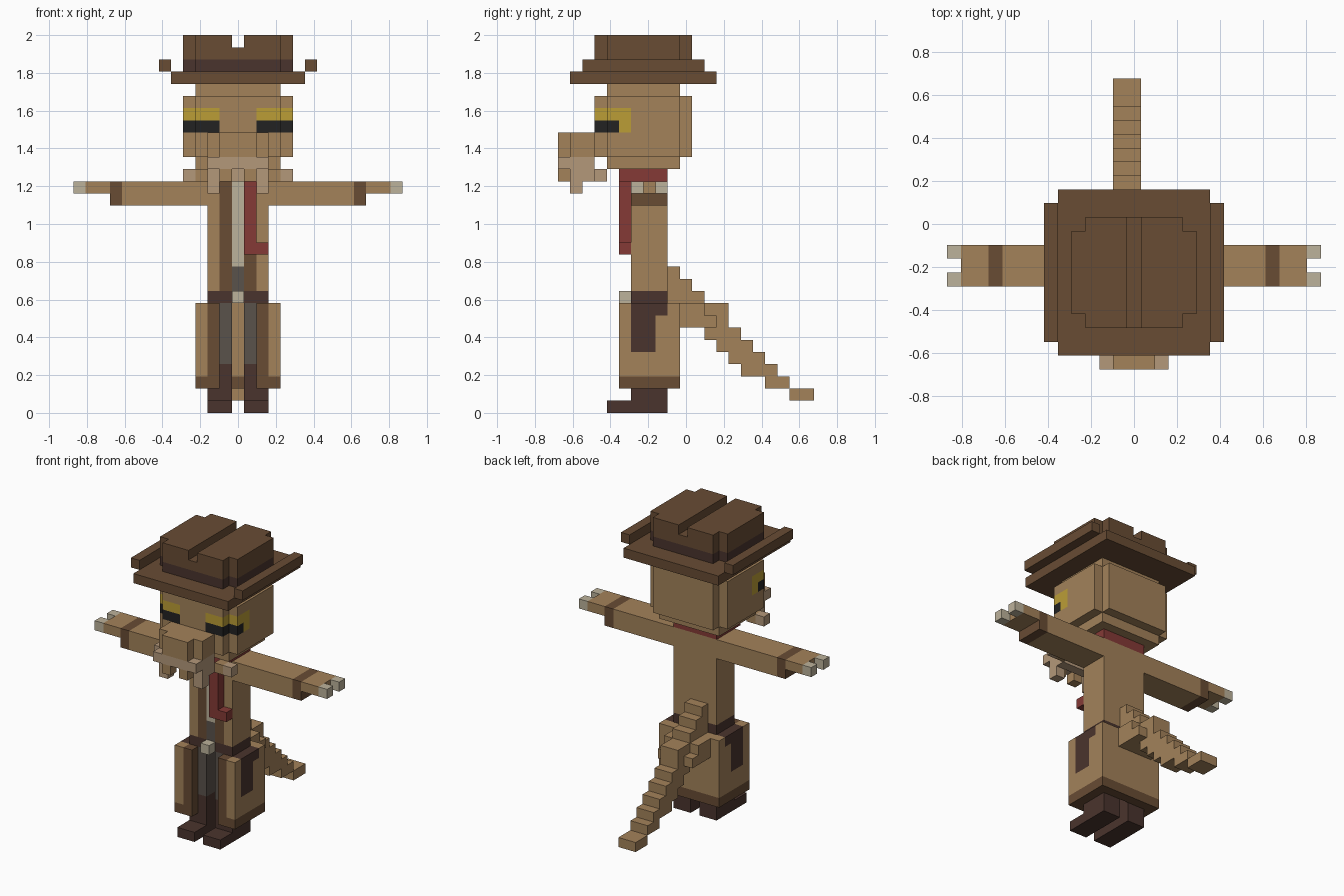
import bpy, bmesh
from mathutils import Vector

if "Cube" in bpy.data.objects:
    bpy.data.objects.remove(bpy.data.objects["Cube"])

U = 2 / 31  # edge of one block

COLOURS = {
    "tan": (163, 130, 90), "hat_brown": (104, 76, 52), "dark_brown": (74, 52, 45),
    "red": (133, 58, 54), "cream": (188, 178, 155), "pale_tan": (180, 152, 122),
    "grey": (90, 82, 75), "yellow": (187, 157, 54), "black": (34, 34, 34),
}


def linear(c):
    c /= 255
    return c / 12.92 if c <= 0.04045 else ((c + 0.055) / 1.055) ** 2.4


MATS = {}
for mat_name, rgb in COLOURS.items():
    m = bpy.data.materials.new(mat_name)
    m.use_nodes = True
    col = tuple(linear(c) for c in rgb) + (1.0,)
    m.diffuse_color = col
    bsdf = m.node_tree.nodes["Principled BSDF"]
    bsdf.inputs["Base Color"].default_value = col
    bsdf.inputs["Roughness"].default_value = 0.9
    MATS[mat_name] = m

cells = {}  # block position -> (part, colour)


def fill(part, colour, xs, ys, zs, mirror=False):
    """Fill an inclusive range of blocks; later fills replace earlier ones."""
    for x in range(xs[0], xs[1] + 1):
        for y in range(ys[0], ys[1] + 1):
            for z in range(zs[0], zs[1] + 1):
                for sx in ((x, -x) if mirror else (x,)):
                    if colour is None:
                        cells.pop((sx, y, z), None)
                    else:
                        cells[(sx, y, z)] = (part, colour)


def build(part):
    """Turn the blocks of one part into a closed outer shell."""
    own = {p: c for p, (n, c) in cells.items() if n == part}
    slots = sorted(set(own.values()))
    bm = bmesh.new()
    verts = {}
    for p, colour in own.items():
        for axis in range(3):
            for s in (-1, 1):
                n = list(p)
                n[axis] += s
                if tuple(n) in own:
                    continue
                a, b = (axis + 1) % 3, (axis + 2) % 3
                ring = []
                for da, db in ((0, 0), (1, 0), (1, 1), (0, 1))[::s]:
                    k = list(p)
                    k[axis] += (s + 1) // 2
                    k[a] += da
                    k[b] += db
                    k = tuple(k)
                    if k not in verts:
                        verts[k] = bm.verts.new(Vector((k[0] - 0.5, k[1] - 0.5, k[2])) * U)
                    ring.append(verts[k])
                bm.faces.new(ring).material_index = slots.index(colour)
    # merge flat neighbours of one colour
    bmesh.ops.dissolve_limit(bm, angle_limit=0.01, verts=bm.verts[:], edges=bm.edges[:],
                             delimit={'MATERIAL', 'NORMAL'})
    me = bpy.data.meshes.new(part)
    bm.to_mesh(me)
    bm.free()
    for s in slots:
        me.materials.append(MATS[s])
    bpy.context.collection.objects.link(bpy.data.objects.new(part, me))


# hat: brim, turned-up sides, band, creased crown
fill("hat_brim", "hat_brown", (-5, 5), (-9, 2), (27, 27))
fill("hat_brim", "hat_brown", (6, 6), (-8, 1), (28, 28), True)
for colour, zs in (("dark_brown", (28, 28)), ("hat_brown", (29, 30))):
    fill("hat_crown", colour, (-4, 4), (-6, -1), zs)
    fill("hat_crown", colour, (-3, 3), (-7, 0), zs)
fill("hat_crown", None, (0, 0), (-7, 0), (30, 30))

# head with notched corners
fill("head", "tan", (-3, 3), (-6, -1), (20, 26))
fill("head", "tan", (-4, 4), (-6, -1), (21, 25))
fill("head", "tan", (-3, 3), (-7, 0), (21, 25))

# eyes wrapping round the front corners
fill("head", "yellow", (2, 3), (-7, -7), (24, 24), True)
fill("head", "yellow", (4, 4), (-6, -5), (23, 24), True)
fill("head", "black", (2, 3), (-7, -7), (23, 23), True)
fill("head", "black", (4, 4), (-6, -6), (23, 23), True)

# snout, lip and ragged jaw fringe
fill("snout", "tan", (-2, 2), (-9, -8), (21, 22))
fill("snout", "tan", (-1, 1), (-10, -10), (21, 22))
fill("snout", "pale_tan", (-2, 2), (-10, -8), (20, 20))
fill("jaw_fringe", "pale_tan", (-2, 2), (-8, -8), (19, 19))
fill("jaw_fringe", "pale_tan", (2, 2), (-9, -9), (18, 19), True)
fill("jaw_fringe", "tan", (1, 1), (-10, -10), (19, 19), True)
fill("jaw_fringe", "tan", (3, 3), (-7, -7), (19, 19), True)
fill("jaw_fringe", "pale_tan", (4, 4), (-7, -7), (19, 19), True)

# torso with open jacket, shirt and waist
fill("torso", "tan", (-2, 2), (-4, -2), (10, 18))
fill("torso", "hat_brown", (1, 1), (-4, -4), (10, 18), True)
fill("torso", "cream", (0, 0), (-4, -4), (12, 18))
fill("torso", "grey", (0, 0), (-4, -4), (10, 11))

# neckerchief with hanging end
fill("neckerchief", "red", (-2, 2), (-5, -2), (19, 19))
fill("neckerchief", "red", (1, 1), (-5, -5), (13, 18))
fill("neckerchief", "red", (2, 2), (-5, -5), (13, 13))

# belt and buckle
fill("belt", "dark_brown", (-2, 2), (-4, -2), (9, 9))
fill("buckle", "cream", (0, 0), (-5, -5), (9, 9))

# arms, cuffs, hands and claws
for side, name in ((1, "left_arm"), (-1, "right_arm")):
    def arm(colour, x0, x1, ys, zs):
        fill(name, colour, tuple(sorted((x0 * side, x1 * side))), ys, zs)
    arm("tan", 3, 9, (-4, -2), (17, 18))
    arm("hat_brown", 10, 10, (-4, -2), (17, 18))
    arm("tan", 11, 12, (-4, -2), (18, 18))
    for y in (-4, -2):
        arm("cream", 13, 13, (y, y), (18, 18))

# trousers and boots
fill("trousers", "grey", (1, 2), (-4, -2), (4, 8), True)
fill("boots", "dark_brown", (1, 2), (-4, -2), (0, 3), True)
fill("boots", "dark_brown", (1, 2), (-6, -5), (0, 0), True)

# coat skirt: back, sides, front flaps, holsters, hem
fill("coat", "tan", (-3, 3), (-1, -1), (3, 8))
fill("coat", "tan", (3, 3), (-5, -2), (3, 8), True)
fill("coat", "hat_brown", (2, 2), (-5, -5), (2, 8), True)
fill("coat", "hat_brown", (-3, 3), (-1, -1), (2, 2))
fill("coat", "hat_brown", (3, 3), (-5, -2), (2, 2), True)
fill("coat", "dark_brown", (3, 3), (-4, -3), (5, 8), True)
fill("coat", "dark_brown", (3, 3), (-2, -2), (8, 8), True)

# tail stepping down to the ground, wider at the root
tail = ((9, 11), (7, 10), (7, 9), (6, 8), (5, 8), (4, 6), (3, 5), (3, 4), (2, 3), (2, 2), (1, 1), (1, 1))
for i, zs in enumerate(tail):
    fill("tail", "tan", (-1, 0), (i - 1, i - 1), zs)
fill("tail", "tan", (-2, 1), (0, 2), (7, 7))
fill("tail", "tan", (-2, 1), (0, 1), (8, 8))

for part in sorted({n for n, _ in cells.values()}):
    build(part)
